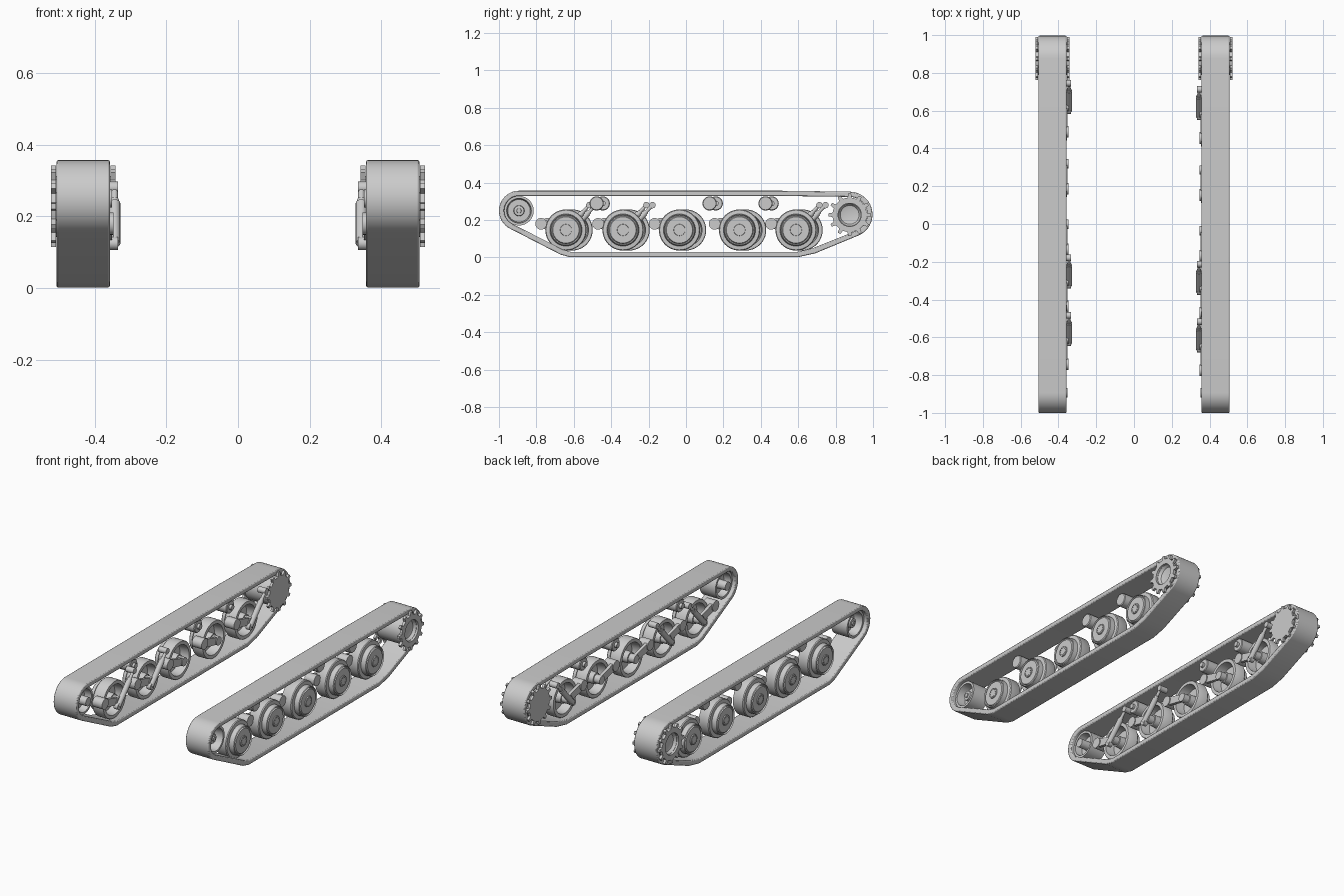
import bpy, bmesh
from math import sin, cos, pi, radians, atan2, hypot
from mathutils import Vector, Matrix

cube = bpy.data.objects.get("Cube")
if cube:
    bpy.data.objects.remove(cube)

grey = bpy.data.materials.new("plain_grey")
grey.use_nodes = True
grey.diffuse_color = (0.6, 0.6, 0.6, 1)
grey.node_tree.nodes["Principled BSDF"].inputs["Base Color"].default_value = (0.6, 0.6, 0.6, 1)
made = []


def finish(bm, name, side, bevel=0):
    """Mirror to the wanted side, then turn the mesh into an object."""
    for v in bm.verts:
        v.co.x *= side
    bmesh.ops.recalc_face_normals(bm, faces=bm.faces)
    mesh = bpy.data.meshes.new(name)
    bm.to_mesh(mesh)
    bm.free()
    mesh.materials.append(grey)
    obj = bpy.data.objects.new(name, mesh)
    bpy.context.collection.objects.link(obj)
    if bevel:
        mod = obj.modifiers.new("soft_edges", "BEVEL")
        mod.width, mod.segments, mod.limit_method = bevel, 2, "ANGLE"
        mod.angle_limit = radians(50)
    made.append(obj)


def arc(cy, cz, r, start, end, n):
    angles = [radians(start + (end - start) * i / n) for i in range(n + 1)]
    return [(cy + r * cos(a), cz + r * sin(a)) for a in angles]


def prism(bm, outer, x0, x1, inner=None):
    """Extrude a y-z outline along x, optionally with a matching hole."""
    def ring(pts, x):
        return [bm.verts.new((x, y, z)) for y, z in pts]

    def bridge(a, b):
        for i in range(len(a)):
            j = (i + 1) % len(a)
            bm.faces.new((a[i], a[j], b[j], b[i]))
    a, b = ring(outer, x0), ring(outer, x1)
    bridge(a, b)
    if inner:
        c, d = ring(inner, x0), ring(inner, x1)
        bridge(c, d)
        bridge(a, c)
        bridge(b, d)
    else:
        bm.faces.new(a)
        bm.faces.new(b)


def lathe(bm, profile, y, z, n=40):
    """Spin (radius, x) points about an axis parallel to x."""
    verts = [bm.verts.new((x, y + r, z)) for r, x in profile]
    edges = [bm.edges.new(pair) for pair in zip(verts, verts[1:])]
    bmesh.ops.spin(bm, geom=verts + edges, cent=(0, y, z), axis=(1, 0, 0),
                   angle=2 * pi, steps=n, use_merge=True)
    bmesh.ops.remove_doubles(bm, verts=bm.verts, dist=0.0002)


def disc(bm, y, z, r, x0, x1, n=24):
    prism(bm, arc(y, z, r, 0, 360 - 360 / n, n - 1), x0, x1)


def rod(bm, p, q, r, n=16):
    p, q = Vector(p), Vector(q)
    d = q - p
    m = Matrix.Translation((p + q) / 2) @ d.to_track_quat("Z", "Y").to_matrix().to_4x4()
    bmesh.ops.create_cone(bm, cap_ends=True, segments=n, radius1=r, radius2=r,
                          depth=d.length, matrix=m)


def belt_outline(t):
    """Track loop, moved inwards by t."""
    front = arc(-0.893, 0.25, 0.107 - t, 90, 243, 20)
    low = 0.002 + t
    bottom = [(-0.67 + t * 0.4, low + 0.013), (-0.62 + t * 0.2, low),
              (0.6 - t * 0.2, low), (0.69 - t * 0.4, low + 0.02)]
    rear = arc(0.875, 0.23, 0.122 - t, -67, 90, 20)
    return front + bottom + rear + [(0.5, 0.357 - t)]


def tooth_outline(y, z, count, root, tip):
    pts = []
    for i in range(count):
        for part, r in ((-0.5, root), (-0.24, root), (-0.13, tip), (0.13, tip), (0.24, root)):
            a = 2 * pi * (i + part) / count
            pts.append((y + r * cos(a), z + r * sin(a)))
    return pts


# Cross-sections as (radius, x)
WHEEL = [(0, .488), (.03, .488), (.031, .483), (.07, .483), (.074, .476), (.079, .476),
         (.081, .485), (.085, .481), (.086, .452), (.106, .45), (.11, .445), (.11, .385),
         (.107, .38), (.088, .38), (.082, .435), (.034, .435), (.032, .385), (0, .385)]
IDLER = [(0, .472), (.012, .472), (.013, .466), (.027, .465), (.029, .43), (.06, .43),
         (.066, .482), (.079, .482), (.079, .378), (.066, .378), (.06, .42), (.026, .42),
         (.025, .352), (0, .352)]
DRUM = [(0, .49), (.03, .49), (.05, .495), (.06, .51), (.085, .51), (.085, .35), (0, .35)]
ROLLER = [(0, .455), (.034, .455), (.038, .451), (.038, .374), (.034, .37), (.015, .37),
          (.015, .355), (0, .355)]

WHEEL_Z = 0.147
WHEELS = (-0.642, -0.337, -0.035, 0.286, 0.588)
SHOCKED = (0, 1, 4)

for side, label, shift in ((1, "left", 0), (-1, "right", 0.033)):
    # Continuous track belt
    bm = bmesh.new()
    prism(bm, belt_outline(0), 0.357, 0.506, belt_outline(0.028))
    finish(bm, label + "_track_belt", side, 0.005)

    # Front idler wheel
    bm = bmesh.new()
    lathe(bm, IDLER, -0.893, 0.25)
    finish(bm, label + "_idler", side)

    # Rear drive sprocket: drum between two toothed plates
    sy, sz = 0.875, 0.228
    bm = bmesh.new()
    lathe(bm, DRUM, sy, sz)
    teeth = tooth_outline(sy, sz, 12, 0.092, 0.114)
    hole = [(sy + 0.062 * (y - sy) / hypot(y - sy, z - sz),
             sz + 0.062 * (z - sz) / hypot(y - sy, z - sz)) for y, z in teeth]
    prism(bm, teeth, 0.507, 0.522, hole)
    prism(bm, teeth, 0.342, 0.356)
    finish(bm, label + "_drive_sprocket", side)

    # Return rollers under the top run
    for i, y in enumerate((-0.478, 0.126, 0.425)):
        bm = bmesh.new()
        lathe(bm, ROLLER, y + shift, 0.289, 28)
        finish(bm, f"{label}_return_roller_{i + 1}", side)

    for i, base in enumerate(WHEELS):
        y = base + shift
        # Road wheel with a ring of hub bolts
        bm = bmesh.new()
        lathe(bm, WHEEL, y, WHEEL_Z)
        for by, bz in arc(y, WHEEL_Z, 0.023, 0, 324, 9):
            disc(bm, by, bz, 0.003, 0.486, 0.491, 6)
        finish(bm, f"{label}_road_wheel_{i + 1}", side)

        # Swing arm from pivot to axle
        py, pz = y - 0.133, 0.18
        lean = math_lean = atan2(WHEEL_Z - pz, y - py) * 180 / pi
        bm = bmesh.new()
        bar = arc(py, pz, 0.024, lean + 90, lean + 270, 8)
        bar += arc(y, WHEEL_Z, 0.02, lean - 90, lean + 90, 8)
        prism(bm, bar, 0.352, 0.37)
        disc(bm, py, pz, 0.031, 0.347, 0.41)
        disc(bm, y, WHEEL_Z, 0.025, 0.347, 0.4)
        finish(bm, f"{label}_swing_arm_{i + 1}", side)

        # Shock absorber leaning back from the arm
        if i in SHOCKED:
            low, top = Vector((0.344, y - 0.02, 0.125)), Vector((0.344, y + 0.125, 0.28))
            bm = bmesh.new()
            rod(bm, low, low.lerp(top, 0.72), 0.016)
            rod(bm, low, top, 0.009)
            rod(bm, low.lerp(top, 0.72), low.lerp(top, 0.78), 0.012)
            disc(bm, top.y, top.z, 0.017, 0.334, 0.385)
            disc(bm, low.y, low.z, 0.018, 0.334, 0.36)
            finish(bm, f"{label}_shock_absorber_{i + 1}", side)

# Smooth shading with sharp edges kept
bpy.ops.object.select_all(action="DESELECT")
for obj in made:
    obj.select_set(True)
bpy.context.view_layer.objects.active = made[0]
bpy.ops.object.shade_smooth_by_angle(angle=radians(35))
